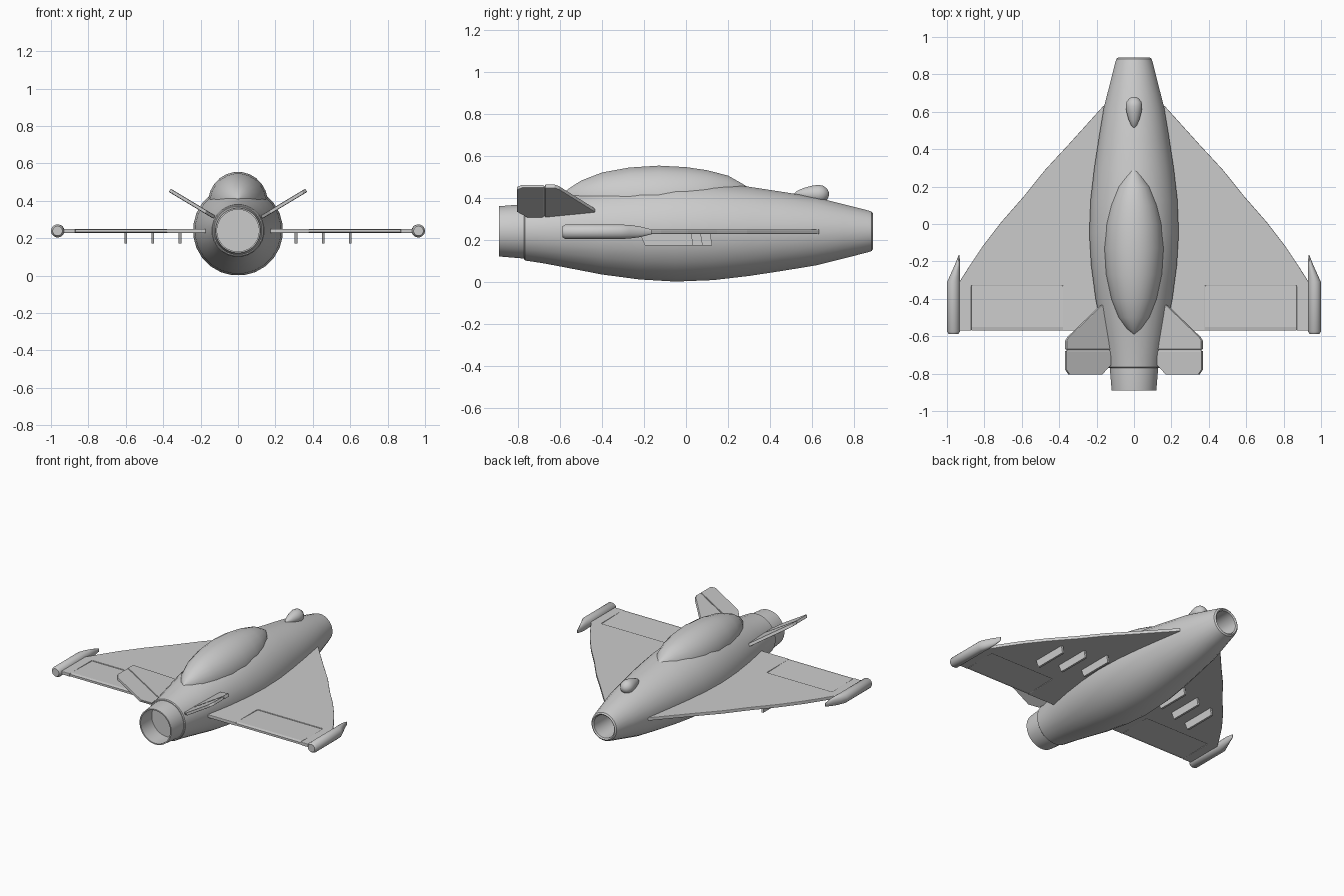
import bpy, bmesh, math
from mathutils import Vector


def finish(name, bm, smooth=True, mirror=False, bevel=0.0):
    bmesh.ops.recalc_face_normals(bm, faces=bm.faces)
    me = bpy.data.meshes.new(name)
    bm.to_mesh(me)
    bm.free()
    ob = bpy.data.objects.new(name, me)
    bpy.context.collection.objects.link(ob)
    if smooth:
        bpy.ops.object.select_all(action='DESELECT')
        ob.select_set(True)
        bpy.context.view_layer.objects.active = ob
        bpy.ops.object.shade_smooth_by_angle(angle=math.radians(35))
    if bevel:
        b = ob.modifiers.new("edge", 'BEVEL')
        b.width = bevel
        b.segments = 2
    if mirror:
        ob.modifiers.new("mirror", 'MIRROR')
    return ob


def loft(name, rings, n=20, **kw):
    """Skin elliptical rings (y, centre x, centre z, radius x, radius z)."""
    bm = bmesh.new()
    loops = []
    for y, cx, cz, rx, rz in rings:
        loops.append([bm.verts.new((cx + rx * math.cos(a), y, cz + rz * math.sin(a)))
                      for a in (2 * math.pi * (i + 0.5) / n for i in range(n))])
    for a, b in zip(loops, loops[1:]):
        for i in range(n):
            j = (i + 1) % n
            bm.faces.new((a[i], a[j], b[j], b[i]))
    bm.faces.new(loops[0])
    bm.faces.new(loops[-1])
    return finish(name, bm, **kw)


def plate(name, outline, origin, u, v, t, **kw):
    """Flat plate: 2D outline in the u, v plane, t thick about it."""
    o, u, v = Vector(origin), Vector(u), Vector(v)
    n = u.cross(v).normalized()
    bm = bmesh.new()
    f = bm.faces.new([bm.verts.new(o + u * a + v * b - n * t / 2) for a, b in outline])
    r = bmesh.ops.extrude_face_region(bm, geom=[f])
    bmesh.ops.translate(bm, vec=n * t,
                        verts=[e for e in r['geom'] if isinstance(e, bmesh.types.BMVert)])
    return finish(name, bm, smooth=False, **kw)


# Fuselage with hollow nose intake
CZ = 0.241
body = [(-0.77, 0.135), (-0.765, 0.14), (-0.68, 0.153), (-0.58, 0.172), (-0.4, 0.207),
        (-0.22, 0.231), (-0.05, 0.241), (0.13, 0.234), (0.3, 0.214), (0.45, 0.191),
        (0.62, 0.163), (0.75, 0.13), (0.86, 0.102), (0.883, 0.095), (0.89, 0.085),
        (0.883, 0.077), (0.70, 0.075)]
loft("fuselage", [(y, 0, CZ, r, r) for y, r in body], n=24)

# Hollow exhaust nozzle
nozzle = [(-0.70, 0.128), (-0.77, 0.13), (-0.89, 0.12), (-0.89, 0.112), (-0.76, 0.112)]
loft("exhaust_nozzle", [(y, 0, CZ, r, r) for y, r in nozzle], n=32)

# Canopy: y, centre z, half width, top z
canopy = [(0.302, 0.44, 0.004, 0.446), (0.27, 0.43, 0.035, 0.467), (0.2, 0.415, 0.088, 0.507),
          (0.1, 0.40, 0.128, 0.533), (0.0, 0.395, 0.151, 0.548), (-0.13, 0.39, 0.16, 0.555),
          (-0.27, 0.39, 0.15, 0.546), (-0.4, 0.392, 0.122, 0.522), (-0.5, 0.395, 0.083, 0.483),
          (-0.56, 0.40, 0.04, 0.443), (-0.588, 0.405, 0.004, 0.412)]
loft("canopy", [(y, 0, c, w, t - c) for y, c, w, t in canopy], n=24)

# Teardrop sensor in front of the canopy
sensor = [(0.68, 0.418, 0.008), (0.672, 0.418, 0.026), (0.652, 0.418, 0.041),
          (0.63, 0.418, 0.045), (0.60, 0.418, 0.041), (0.56, 0.418, 0.03),
          (0.53, 0.418, 0.017), (0.515, 0.418, 0.004)]
loft("nose_sensor", [(y, 0, z, r, r) for y, z, r in sensor], n=16)

# Delta wings, notched for the flaps
X, Y, Z = (1, 0, 0), (0, 1, 0), (0, 0, 1)
wing = [(0.1, 0.66), (0.165, 0.63), (0.35, 0.425), (0.475, 0.29), (0.59, 0.147), (0.71, 0.01),
        (0.81, -0.12), (0.88, -0.225), (0.94, -0.32), (0.94, -0.57), (0.87, -0.57), (0.87, -0.33),
        (0.38, -0.33), (0.38, -0.57), (0.1, -0.57)]
plate("wing", wing, (0, 0, 0.239), X, Y, 0.022, mirror=True, bevel=0.004)

# Flaps, thin at the hinge and full depth at the trailing edge
flap = [(-0.325, -0.005), (-0.325, 0.005), (-0.55, 0.011), (-0.57, 0.007),
        (-0.57, -0.007), (-0.55, -0.011)]
plate("flap", flap, (0.625, 0, 0.239), Y, Z, 0.49, mirror=True)

# Wing tip pods with a swept, inward-pointing nose
pod = [(-0.588, 0.965, 0.026, 0.026), (-0.575, 0.965, 0.035, 0.035),
       (-0.31, 0.965, 0.035, 0.035), (-0.27, 0.956, 0.026, 0.033),
       (-0.22, 0.944, 0.015, 0.026), (-0.165, 0.935, 0.002, 0.012)]
loft("wingtip_pod", [(y, x, 0.239, rx, rz) for y, x, rx, rz in pod], n=16, mirror=True)

# Under-wing pylons, staggered along the leading edge
for i, x in enumerate((0.31, 0.455, 0.6)):
    d = -0.045 * i
    pylon = [(-0.13 + d, 0.232), (-0.105 + d, 0.173), (0.125 + d, 0.173), (0.115 + d, 0.232)]
    plate("pylon_%d" % (i + 1), pylon, (x, 0, 0), Y, Z, 0.014, mirror=True)

# Canted tail fins and rudders
ang = math.radians(31)
slope = (math.cos(ang), 0, math.sin(ang))
root = (0.135, 0, 0.318)
fin = [(-0.03, -0.39), (0.055, -0.44), (0.255, -0.605), (0.268, -0.625), (0.268, -0.67), (-0.03, -0.67)]
rudder = [(-0.01, -0.678), (0.268, -0.678), (0.268, -0.78), (0.248, -0.805), (0.045, -0.805), (-0.01, -0.755)]
plate("tail_fin", fin, root, slope, Y, 0.02, mirror=True, bevel=0.003)
plate("rudder", rudder, root, slope, Y, 0.018, mirror=True, bevel=0.003)
hinge = [(-0.02, -0.66), (0.262, -0.66), (0.262, -0.69), (-0.02, -0.69)]
plate("rudder_hinge", hinge, root, slope, Y, 0.008, mirror=True)
